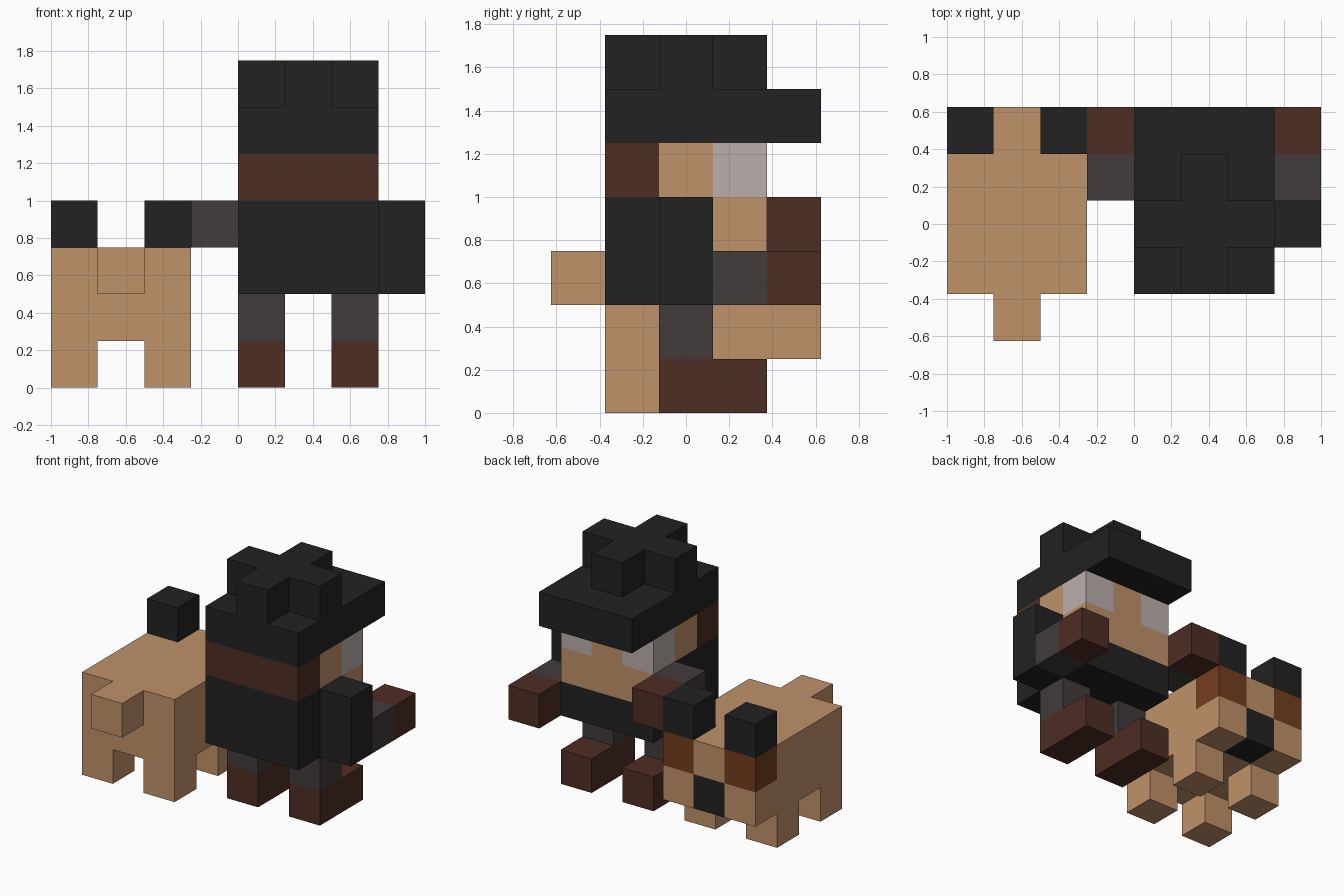
import bpy
import bmesh
from mathutils import Vector

cube = bpy.data.objects.get("Cube")
if cube:
    bpy.data.objects.remove(cube, do_unlink=True)

U = 0.25                              # edge of one block
ORIGIN = Vector((-1.0, -0.625, 0.0))  # corner of the block grid


def linear(c):
    c /= 255
    return c / 12.92 if c <= 0.04045 else ((c + 0.055) / 1.055) ** 2.4


def material(name, r, g, b):
    col = (linear(r), linear(g), linear(b), 1)
    m = bpy.data.materials.new(name)
    m.use_nodes = True
    m.diffuse_color = col
    bsdf = m.node_tree.nodes["Principled BSDF"]
    bsdf.inputs["Base Color"].default_value = col
    bsdf.inputs["Roughness"].default_value = 0.8
    return m


black = material("black", 34, 34, 34)
tan = material("tan", 192, 146, 106)
dark_brown = material("dark brown", 78, 45, 36)
grey = material("dark grey", 66, 59, 59)
pale = material("pale grey", 187, 175, 172)
rust = material("rust brown", 116, 61, 30)


def block(name, mat, at, size=(1, 1, 1)):
    """Box covering grid cells from 'at', 'size' cells along x, y, z."""
    bm = bmesh.new()
    bmesh.ops.create_cube(bm, size=1)
    size = Vector(size) * U
    bmesh.ops.scale(bm, vec=size, verts=bm.verts)
    mesh = bpy.data.meshes.new(name)
    bm.to_mesh(mesh)
    bm.free()
    mesh.materials.append(mat)
    obj = bpy.data.objects.new(name, mesh)
    obj.location = ORIGIN + Vector(at) * U + size / 2
    bpy.context.collection.objects.link(obj)
    return obj


def pair(name, mat, at, size=(1, 1, 1)):
    """The same box on both outer columns of a three-wide body."""
    x, y, z = at
    block("right_" + name, mat, (x, y, z), size)
    block("left_" + name, mat, (x + 2, y, z), size)


# Dog: trunk, tail and legs
D = 0
block("dog_trunk", tan, (D, 1, 1), (3, 3, 2))
block("dog_tail", tan, (D + 1, 0, 2))
pair("dog_hind_leg", tan, (D, 1, 0))
pair("dog_front_leg", tan, (D, 3, 0))

# Dog head: cheeks, nose, forehead, eye patches, ears
pair("dog_cheek", tan, (D, 4, 1))
block("dog_nose", black, (D + 1, 4, 1))
block("dog_forehead", tan, (D + 1, 4, 2))
pair("dog_eye_patch", rust, (D, 4, 2))
pair("dog_ear", black, (D, 4, 3))

# Person: legs and shoes
P = 4
pair("shoe", dark_brown, (P, 2, 0), (1, 2, 1))
pair("trouser_leg", grey, (P, 2, 1))

# Coat
block("coat_front", black, (P, 3, 2), (3, 1, 1))
block("coat_back", black, (P, 1, 2), (3, 2, 2))

# Head
block("chin", tan, (P, 3, 3), (3, 1, 1))
block("hair", dark_brown, (P, 1, 4), (3, 1, 1))
block("head_middle", tan, (P, 2, 4), (3, 1, 1))
block("face_centre", tan, (P + 1, 3, 4))
pair("eye", pale, (P, 3, 4))

# Hat: brim reaching forward, cross-shaped crown
block("hat_brim", black, (P, 1, 5), (3, 4, 1))
block("hat_crown", black, (P, 2, 6), (3, 1, 1))
block("hat_crown_back", black, (P + 1, 1, 6))
block("hat_crown_front", black, (P + 1, 3, 6))

# Arms: the left hangs low from the shoulder, the right reaches out higher
block("left_upper_arm", black, (P + 3, 2, 2), (1, 1, 2))
for side, x, z in (("left", P + 3, 2), ("right", P - 1, 3)):
    block(side + "_forearm", grey, (x, 3, z))
    block(side + "_glove", dark_brown, (x, 4, z))
